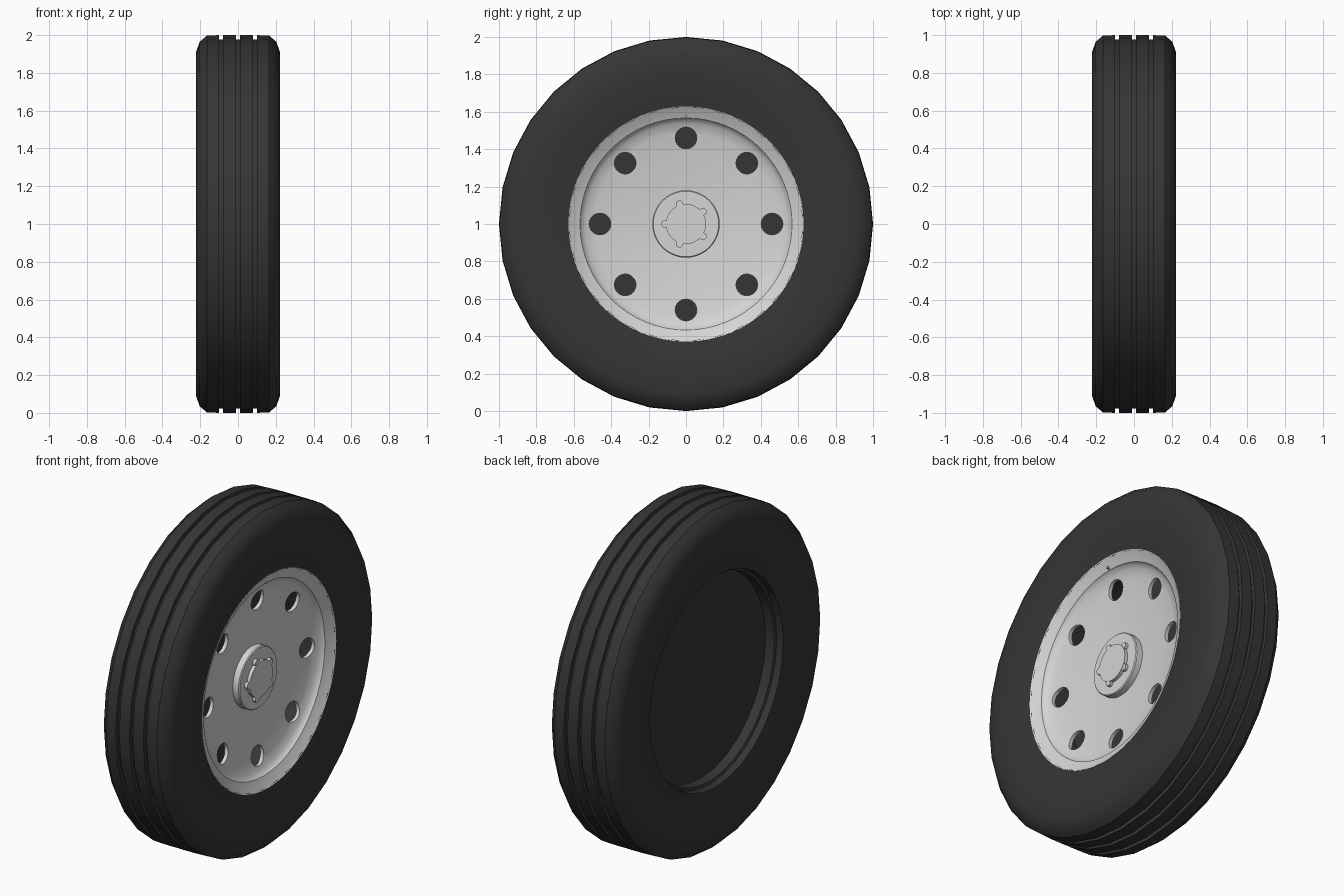
import bpy, bmesh, math
from mathutils import Vector, Matrix

if "Cube" in bpy.data.objects:
    bpy.data.objects.remove(bpy.data.objects["Cube"])

CENTRE = Vector((0, 0, 1))
AXLE = Vector((1, 0, 0))


def material(name, value, rough):
    mat = bpy.data.materials.new(name)
    mat.use_nodes = True
    colour = (value, value, value, 1)
    mat.diffuse_color = colour
    shader = mat.node_tree.nodes["Principled BSDF"]
    shader.inputs["Base Color"].default_value = colour
    shader.inputs["Roughness"].default_value = rough
    return mat


rubber = material("dark rubber", 0.036, 0.8)
metal = material("pale metal", 0.66, 0.5)


def finish(bm, name, mat):
    """Turn a bmesh into a named object."""
    bmesh.ops.recalc_face_normals(bm, faces=bm.faces)
    mesh = bpy.data.meshes.new(name)
    bm.to_mesh(mesh)
    bm.free()
    mesh.materials.append(mat)
    obj = bpy.data.objects.new(name, mesh)
    bpy.context.collection.objects.link(obj)
    return obj


def smooth(obj, angle=35):
    bpy.ops.object.select_all(action="DESELECT")
    obj.select_set(True)
    bpy.context.view_layer.objects.active = obj
    bpy.ops.object.shade_smooth_by_angle(angle=math.radians(angle))


def lathe(name, profile, steps, mat):
    """Spin (x, radius) points around the axle."""
    bm = bmesh.new()
    verts = [bm.verts.new(CENTRE + Vector((x, 0, r))) for x, r in profile]
    edges = [bm.edges.new(pair) for pair in zip(verts, verts[1:])]
    bmesh.ops.spin(bm, geom=verts + edges, cent=CENTRE, axis=AXLE,
                   angle=math.tau, steps=steps, use_merge=True)
    bmesh.ops.remove_doubles(bm, verts=bm.verts, dist=0.0001)
    return finish(bm, name, mat)


def add_disc(bm, radius, x0, x1, offset=(0, 0), sides=20):
    """Add a cylinder along the axle from x0 to x1 at a (y, z) offset."""
    place = Matrix.Translation(CENTRE + Vector(((x0 + x1) / 2, *offset)))
    bmesh.ops.create_cone(bm, cap_ends=True, segments=sides, radius1=radius,
                          radius2=radius, depth=x1 - x0,
                          matrix=place @ Matrix.Rotation(math.pi / 2, 4, "Y"))


def around(count, radius, start):
    for i in range(count):
        a = start + math.tau * i / count
        yield radius * math.cos(a), radius * math.sin(a)


# Tyre: sidewalls, grooved tread, and the closed back
wall = [(0.2, 0.625), (0.213, 0.7), (0.222, 0.8), (0.222, 0.91),
        (0.203, 0.965), (0.165, 0.997)]
tread = []
for g in (0.09, 0, -0.09):
    tread += [(g + 0.011, 1), (g + 0.01, 0.978), (g - 0.01, 0.978), (g - 0.011, 1)]
back_wall = [(-x, r) for x, r in reversed(wall)]
back = [(-0.16, 0.62), (-0.155, 0.605), (-0.1, 0.6), (-0.1, 0)]
inside = [(-0.08, 0), (-0.08, 0.61), (0.15, 0.64)]
tyre = lathe("tyre", inside + wall + tread + back_wall + back, 32, rubber)
smooth(tyre)

# Dished rim with a rounded lip
rim = lathe("rim", [(0.09, 0), (0.092, 0.18), (0.118, 0.38), (0.13, 0.49),
                    (0.145, 0.54), (0.163, 0.563), (0.172, 0.567),
                    (0.186, 0.6), (0.203, 0.629), (0.18, 0.634),
                    (0.145, 0.575), (0.11, 0.5), (0.07, 0.18), (0.07, 0)], 64, metal)

# Eight round holes cut through the rim
bm = bmesh.new()
for offset in around(8, 0.46, 0):
    add_disc(bm, 0.058, 0.03, 0.25, offset)
cutter = finish(bm, "hole_cutter", metal)
cutter.hide_render = True
cut = rim.modifiers.new("holes", "BOOLEAN")
cut.operation = "DIFFERENCE"
cut.solver = "EXACT"
cut.object = cutter
bpy.context.view_layer.objects.active = rim
bpy.ops.object.modifier_apply(modifier=cut.name)
bpy.data.objects.remove(cutter)
smooth(rim)

# Hub with a softened front edge
hub = lathe("hub", [(0.07, 0), (0.07, 0.18), (0.129, 0.18), (0.134, 0.175),
                    (0.134, 0)], 40, metal)
smooth(hub)

# Hub cap with five lugs around it
bm = bmesh.new()
add_disc(bm, 0.107, 0.12, 0.154, sides=40)
for offset in around(5, 0.112, math.pi):
    add_disc(bm, 0.02, 0.12, 0.152, offset, 12)
smooth(finish(bm, "hub_cap", metal))

# Small valve stem on the lip
bm = bmesh.new()
add_disc(bm, 0.007, 0.15, 0.19, (0, 0.578), 8)
smooth(finish(bm, "valve", metal))
